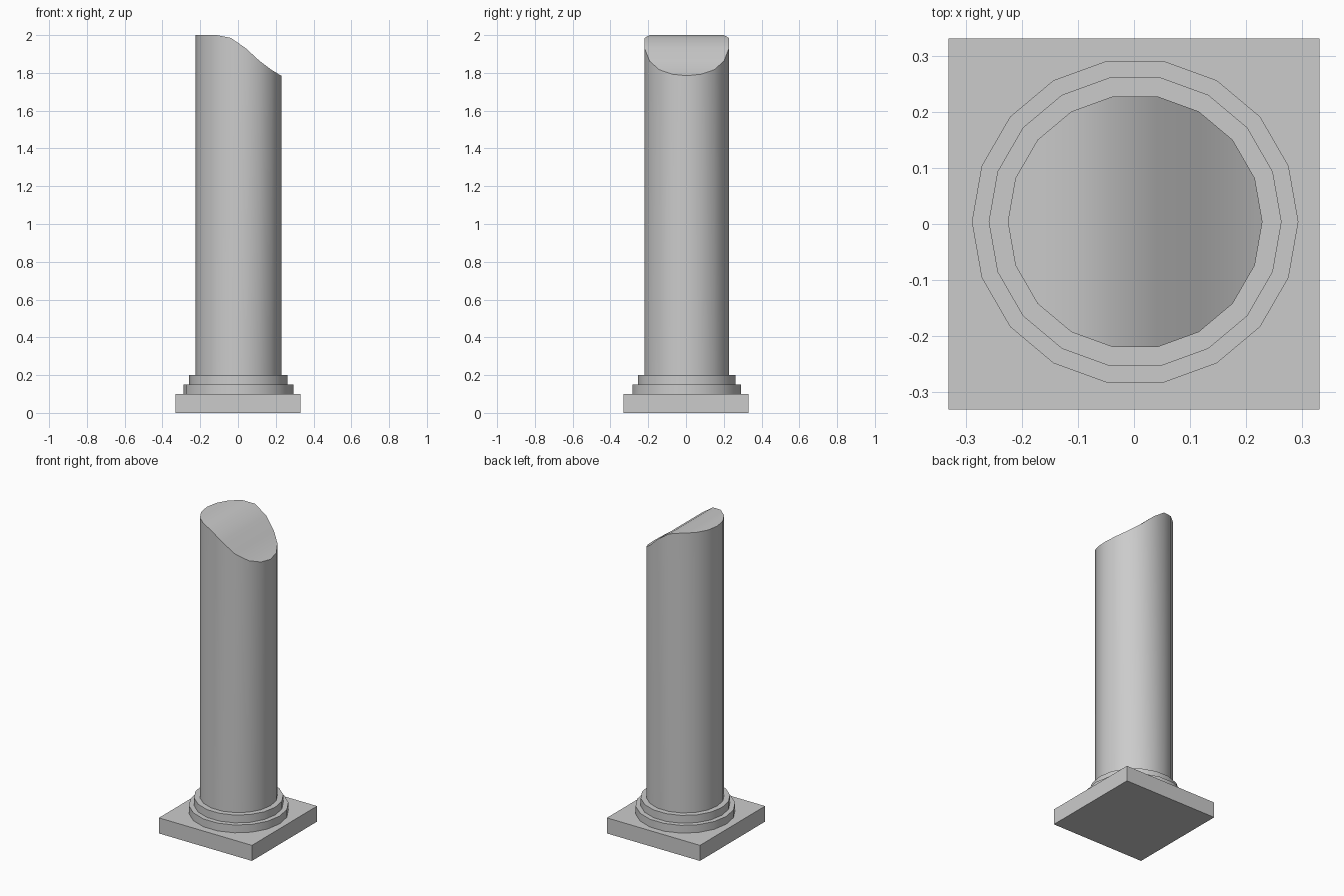
import bpy, bmesh, math

if "Cube" in bpy.data.objects:
    bpy.data.objects.remove(bpy.data.objects["Cube"])

SIDES = 18
CX, CY = 0.002, 0.004


def finish(name, bm, smooth=True):
    bmesh.ops.recalc_face_normals(bm, faces=bm.faces)
    mesh = bpy.data.meshes.new(name)
    bm.to_mesh(mesh)
    bm.free()
    obj = bpy.data.objects.new(name, mesh)
    bpy.context.collection.objects.link(obj)
    if smooth:
        bpy.ops.object.select_all(action='DESELECT')
        obj.select_set(True)
        bpy.context.view_layer.objects.active = obj
        bpy.ops.object.shade_smooth_by_angle(angle=math.radians(30))
    return obj


def ring(bm, radius, heights):
    # One vertex per side, starting on +x; heights are mirrored across y
    verts = []
    for i in range(SIDES):
        a = math.tau * i / SIDES
        z = heights[min(i, SIDES - i)]
        verts.append(bm.verts.new((CX + radius * math.cos(a),
                                   CY + radius * math.sin(a), z)))
    return verts


def drum(name, radius, z0, top_heights):
    bm = bmesh.new()
    low = ring(bm, radius, [z0] * 10)
    high = ring(bm, radius, top_heights)
    for i in range(SIDES):
        j = (i + 1) % SIDES
        bm.faces.new((low[i], low[j], high[j], high[i]))
    bm.faces.new(low)
    if len(set(top_heights)) == 1:
        bm.faces.new(high)
    else:
        # Broken top: strips running front to back
        half = SIDES // 2
        bm.faces.new((high[0], high[1], high[-1]))
        for i in range(1, half - 1):
            bm.faces.new((high[i], high[i + 1], high[-i - 1], high[-i]))
        bm.faces.new((high[half - 1], high[half], high[half + 1]))
    return finish(name, bm)


# Square plinth
bm = bmesh.new()
bmesh.ops.create_cube(bm, size=1)
for v in bm.verts:
    v.co = (v.co.x * 0.662, v.co.y * 0.662, (v.co.z + 0.5) * 0.1)
finish("plinth", bm, smooth=False)

# Stepped base rings
drum("lower_ring", 0.291, 0.10, [0.15] * 10)
drum("upper_ring", 0.261, 0.15, [0.20] * 10)

# Shaft, broken off in a sloping curve that falls towards +x
drum("shaft", 0.227, 0.20,
     [1.785, 1.793, 1.817, 1.862, 1.93, 1.985, 2.0, 2.0, 2.0, 2.0])
